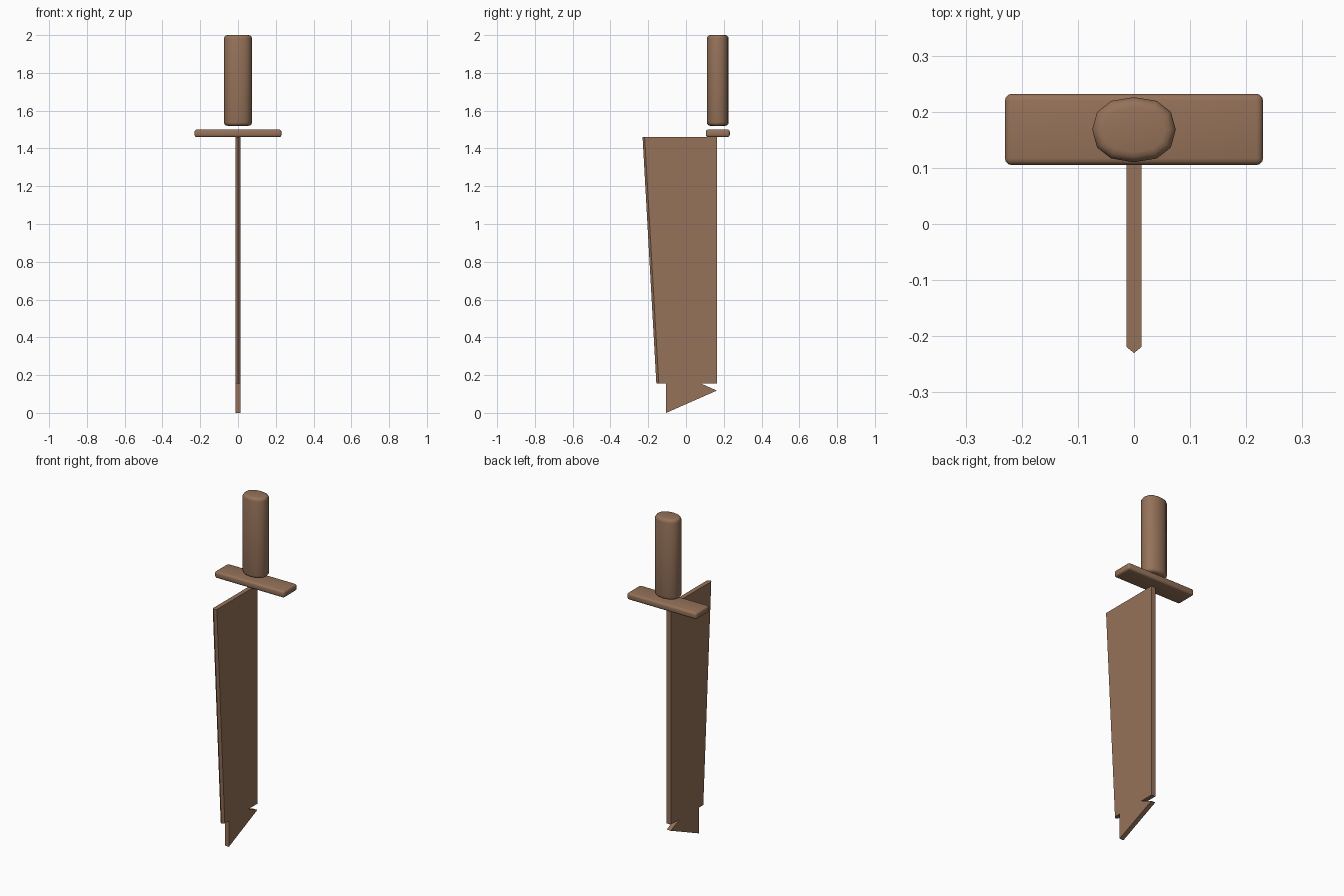
import bpy, bmesh, math

if "Cube" in bpy.data.objects:
    bpy.data.objects.remove(bpy.data.objects["Cube"])

brown = bpy.data.materials.new("brown")
brown.diffuse_color = (0.30, 0.168, 0.10, 1)
brown.use_nodes = True
brown.node_tree.nodes["Principled BSDF"].inputs["Base Color"].default_value = brown.diffuse_color


def finish(name, bm):
    bmesh.ops.recalc_face_normals(bm, faces=bm.faces)
    me = bpy.data.meshes.new(name)
    bm.to_mesh(me)
    bm.free()
    ob = bpy.data.objects.new(name, me)
    bpy.context.collection.objects.link(ob)
    me.materials.append(brown)
    return ob


def smooth_bevel(ob, width, segments, angle):
    mod = ob.modifiers.new("rounding", "BEVEL")
    mod.width, mod.segments = width, segments
    mod.limit_method, mod.angle_limit = "ANGLE", math.radians(angle)
    for p in ob.data.polygons:
        p.use_smooth = True


def prism(outline, z0, z1):
    bm = bmesh.new()
    face = bm.faces.new([bm.verts.new((x, y, z0)) for x, y in outline])
    ext = bmesh.ops.extrude_face_region(bm, geom=[face], use_keep_orig=True)
    for v in ext["geom"]:
        if isinstance(v, bmesh.types.BMVert):
            v.co.z = z1
    return bm


# Blade: flat (y, z) profile with a broken tip and a wedge-shaped cutting edge
profile = [(-0.219, 1.46), (0.163, 1.46), (0.163, 0.155), (0.08, 0.155),
           (0.163, 0.118), (-0.105, 0.004), (-0.105, 0.155), (-0.144, 0.155)]
bm = bmesh.new()
left, right = [[bm.verts.new((x, y, z)) for y, z in profile] for x in (-0.0135, 0.0135)]
ridge_top = bm.verts.new((0, -0.23, 1.46))
ridge_low = bm.verts.new((0, -0.157, 0.155))
bm.faces.new(left)
bm.faces.new(right)
last = len(profile) - 1
for i in range(last):
    loop = [left[i], left[i + 1], right[i + 1], right[i]]
    if i == 0:
        loop.append(ridge_top)
    if i == last - 1:
        loop.insert(2, ridge_low)
    bm.faces.new(loop)
for side in (left, right):
    bm.faces.new([side[last], side[0], ridge_top, ridge_low])
for v in bm.verts:
    if v.co.z < 0.01:
        v.co.z = 0
finish("blade", bm)

# Crossguard: rounded bar
guard = finish("crossguard", prism([(-0.23, 0.105), (0.23, 0.105), (0.23, 0.232), (-0.23, 0.232)], 1.46, 1.50))
smooth_bevel(guard, 0.012, 3, 40)

# Grip: twelve-sided oval handle with rounded ends
def sq(t):
    return math.copysign(abs(t) ** 0.87, t)


oval = [(0.0745 * sq(math.cos(a)), 0.168 + 0.058 * sq(math.sin(a)))
        for a in (math.tau * k / 12 for k in range(12))]
grip = finish("grip", prism(oval, 1.52, 2.0))
smooth_bevel(grip, 0.018, 3, 60)
